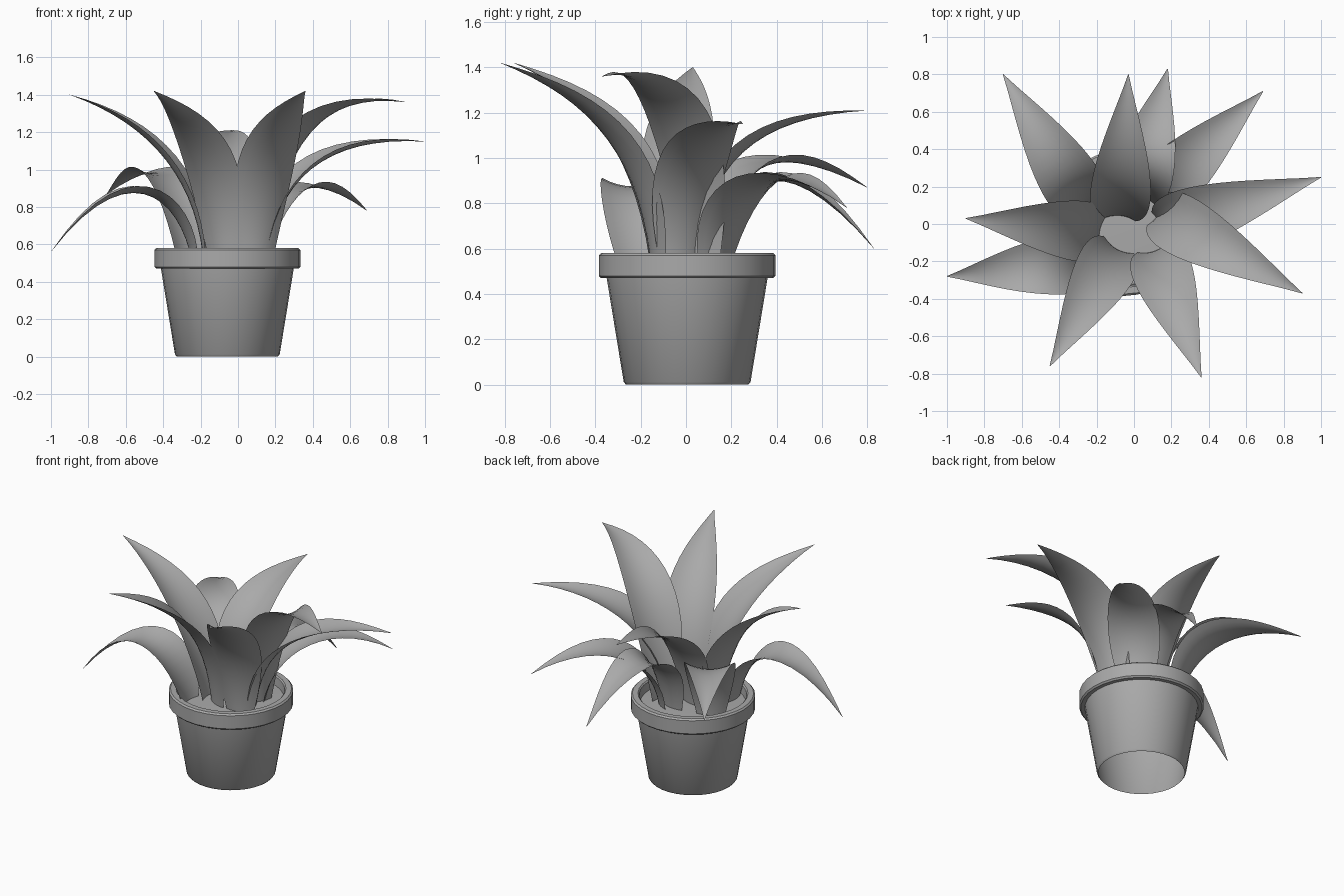
import bpy, bmesh, math
from mathutils import Vector

cube = bpy.data.objects.get("Cube")
if cube:
    bpy.data.objects.remove(cube, do_unlink=True)

# One matte grey for everything
grey = bpy.data.materials.new("mid_grey")
grey.use_nodes = True
grey.diffuse_color = (0.4, 0.4, 0.4, 1)
grey.node_tree.nodes["Principled BSDF"].inputs["Base Color"].default_value = (0.4, 0.4, 0.4, 1)


def make_object(name, bm, angle):
    mesh = bpy.data.meshes.new(name)
    bm.to_mesh(mesh)
    bm.free()
    mesh.materials.append(grey)
    obj = bpy.data.objects.new(name, mesh)
    bpy.context.collection.objects.link(obj)
    bpy.ops.object.select_all(action='DESELECT')
    obj.select_set(True)
    bpy.context.view_layer.objects.active = obj
    bpy.ops.object.shade_smooth_by_angle(angle=math.radians(angle))


def lathe(name, profile, centre, sides=32):
    """Spin a (radius, height) profile around a vertical axis."""
    bm = bmesh.new()
    verts = [bm.verts.new((r, 0, z)) for r, z in profile]
    edges = [bm.edges.new(pair) for pair in zip(verts, verts[1:])]
    bmesh.ops.spin(bm, geom=verts + edges, cent=(0, 0, 0), axis=(0, 0, 1),
                   angle=math.tau, steps=sides, use_duplicate=False)
    bmesh.ops.remove_doubles(bm, verts=bm.verts, dist=0.0005)
    bmesh.ops.recalc_face_normals(bm, faces=bm.faces)
    bmesh.ops.translate(bm, verts=bm.verts, vec=centre)
    make_object(name, bm, 35)


def bezier(p, t):
    s = 1 - t
    point = p[0] * s**3 + p[1] * 3 * s * s * t + p[2] * 3 * s * t * t + p[3] * t**3
    slope = (p[1] - p[0]) * s * s + (p[2] - p[1]) * 2 * s * t + (p[3] - p[2]) * t * t
    return point, slope.normalized()


def leaf(name, base, tip, rise, crest, rows=16, cols=8):
    """Cupped, pointed blade along an arching curve."""
    start = Vector((*base, 0.45))
    end = Vector(tip)
    ctrl_low = start.lerp(end, 0.03)
    ctrl_low.z = rise
    ctrl_high = start.lerp(end, 0.38)
    ctrl_high.z = crest
    curve = (start, ctrl_low, ctrl_high, end)
    out = Vector((end.x - start.x, end.y - start.y, 0)).normalized()
    side = Vector((-out.y, out.x, 0))

    bm = bmesh.new()
    grid = []
    for i in range(rows + 1):
        t = i / rows
        mid, along = bezier(curve, t)
        inward = along.cross(side)
        half = 0.162 * max(math.sin(math.pi * (0.15 + 0.85 * t)), 0.01)
        row = []
        for j in range(cols + 1):
            u = 2 * j / cols - 1
            row.append(bm.verts.new(mid + side * (half * u) + inward * (0.27 * half * u * u)))
        grid.append(row)
    for a, b in zip(grid, grid[1:]):
        for j in range(cols):
            bm.faces.new((a[j], a[j + 1], b[j + 1], b[j]))
    make_object(name, bm, 60)


# Open-bottomed pot with overhanging rim, and the soil inside
centre = (-0.057, 0.005, 0)
lathe("pot", [(0.27, 0), (0.28, 0.012), (0.355, 0.47), (0.38, 0.47),
              (0.39, 0.48), (0.39, 0.57), (0.38, 0.58), (0.345, 0.58),
              (0.337, 0.572), (0.332, 0.515)], centre)
lathe("soil", [(0.332, 0.515), (0.2, 0.52), (0, 0.525)], centre)

# Leaves: base, tip, height of the lower and upper curve handles
leaves = {
    "front_left_leaf": ((0.11, -0.14), (0.36, -0.82, 1.42), 1.0, 1.25),
    "front_right_leaf": ((-0.09, -0.13), (-0.45, -0.76, 1.42), 1.0, 1.25),
    "right_upper_leaf": ((-0.18, -0.05), (-0.9, 0.03, 1.4), 0.93, 1.24),
    "right_lower_leaf": ((-0.24, -0.2), (-1.0, -0.28, 0.56), 0.76, 1.17),
    "back_right_leaf": ((-0.26, 0.1), (-0.7, 0.8, 0.87), 0.98, 1.1),
    "back_upper_leaf": ((-0.08, 0.04), (-0.03, 0.8, 1.21), 1.0, 1.18),
    "back_lower_leaf": ((0.02, 0.15), (0.18, 0.83, 0.6), 0.92, 1.1),
    "back_left_leaf": ((0.1, 0.14), (0.69, 0.71, 0.78), 0.8, 1.07),
    "left_lower_leaf": ((0.14, -0.02), (1.0, 0.25, 1.15), 0.95, 1.18),
    "left_upper_leaf": ((0.13, 0.06), (0.9, -0.37, 1.36), 1.12, 1.42),
}
for name, shape in leaves.items():
    leaf(name, *shape)
